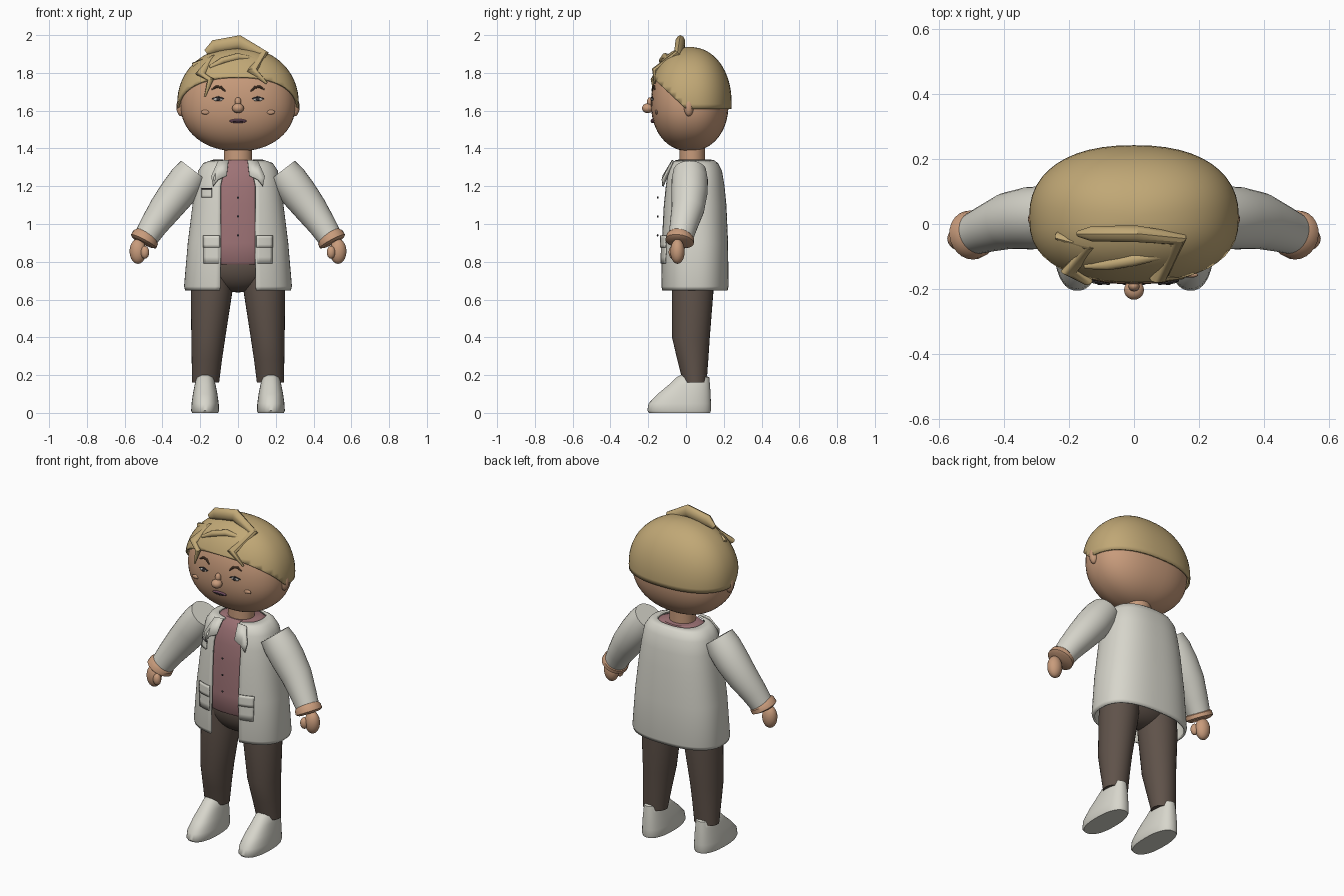
import bpy, bmesh, math
from mathutils import Vector

if "Cube" in bpy.data.objects:
    bpy.data.objects.remove(bpy.data.objects["Cube"])


def material(name, rgb):
    m = bpy.data.materials.new(name)
    m.diffuse_color = (*rgb, 1)
    m.use_nodes = True
    m.node_tree.nodes["Principled BSDF"].inputs["Base Color"].default_value = m.diffuse_color
    return m


SKIN = material("skin", (0.58, 0.33, 0.20))
HAIR = material("sandy_hair", (0.53, 0.39, 0.18))
COAT = material("coat_white", (0.68, 0.67, 0.60))
SHIRT = material("dusty_pink", (0.34, 0.17, 0.18))
PANTS = material("dark_brown", (0.115, 0.085, 0.068))
BROWN = material("brow_brown", (0.13, 0.07, 0.04))
DARK = material("dark_detail", (0.04, 0.035, 0.04))
EYE = material("eye_grey", (0.5, 0.48, 0.45))
LIP = material("lip_purple", (0.16, 0.07, 0.11))


def finish(name, bm, mat, thick=0, angle=40):
    bmesh.ops.recalc_face_normals(bm, faces=bm.faces)
    me = bpy.data.meshes.new(name)
    bm.to_mesh(me)
    bm.free()
    me.materials.append(mat)
    ob = bpy.data.objects.new(name, me)
    bpy.context.collection.objects.link(ob)
    bpy.ops.object.select_all(action='DESELECT')
    ob.select_set(True)
    bpy.context.view_layer.objects.active = ob
    bpy.ops.object.shade_smooth_by_angle(angle=math.radians(angle))
    if thick:
        mod = ob.modifiers.new("thickness", 'SOLIDIFY')
        mod.thickness, mod.offset = thick, 0
    return ob


def power(v, p):
    return math.copysign(abs(v) ** p, v)


def loft(name, rings, mat, closed=True, thick=0, angle=40):
    bm = bmesh.new()
    rows = [[bm.verts.new(p) for p in r] for r in rings]
    n = len(rows[0])
    for a, b in zip(rows, rows[1:]):
        for i in range(n if closed else n - 1):
            j = (i + 1) % n
            bm.faces.new((a[i], a[j], b[j], b[i]))
    if closed:
        bm.faces.new(rows[0])
        bm.faces.new(rows[-1])
    return finish(name, bm, mat, thick, angle)


def ring(z, cx, cy, rx, ry, p=1.0, gap=0.0, n=40):
    """Horizontal superellipse, optionally open at the front."""
    a = math.asin((gap / rx) ** (1 / p)) if gap else 0
    span = 2 * math.pi - 2 * a
    pts = []
    for i in range(n):
        t = a + span * i / (n - 1 if gap else n)
        pts.append((cx + rx * power(math.sin(t), p), cy - ry * power(math.cos(t), p), z))
    return pts


def tube(name, path, radii, mat, side=1, flat=1.0, n=16, angle=40):
    """Tapered tube; flat scales the depth of the section."""
    pts = [Vector((side * x, y, z)) for x, y, z in path]
    rings = []
    for i, c in enumerate(pts):
        d = (pts[min(i + 1, len(pts) - 1)] - pts[max(i - 1, 0)]).normalized()
        u = d.cross(Vector((0, 1, 0))).normalized()
        v = d.cross(u)
        rings.append([c + radii[i] * (u * math.cos(k * math.tau / n) + v * flat * math.sin(k * math.tau / n))
                      for k in range(n)])
    return loft(name, rings, mat, angle=angle)


def ball(name, c, r, mat, seg=20):
    bm = bmesh.new()
    bmesh.ops.create_uvsphere(bm, u_segments=seg, v_segments=seg * 2 // 3, radius=1)
    for v in bm.verts:
        v.co = Vector((c[k] + r[k] * v.co[k] for k in range(3)))
    return finish(name, bm, mat, angle=180)


# Head shape: rounded-square section with a fuller lower half
HP, HQ, HY, HZ = 0.86, 0.94, 0.02, 1.635
HR = (0.305, 0.205, 0.285, 0.25)


def head_mesh(grow):
    bm = bmesh.new()
    bmesh.ops.create_uvsphere(bm, u_segments=48, v_segments=32, radius=1)
    for v in bm.verts:
        x, y, z = v.co
        h = math.hypot(x, y)
        big = h ** HQ
        if h > 1e-5:
            x, y = power(x / h, HP) * big, power(y / h, HP) * big
        rz = HR[2] if z > 0 else HR[3]
        v.co = (x * (HR[0] + grow), HY + y * (HR[1] + grow), HZ + power(z, HQ) * (rz + grow))
    return bm


def face_y(x, z):
    dz = (z - HZ) / (HR[2] if z > HZ else HR[3])
    big = max(0, 1 - abs(dz) ** (2 / HQ)) ** (HQ / 2)
    return HY - HR[1] * max(0, big ** (2 / HP) - abs(x / HR[0]) ** (2 / HP)) ** (HP / 2)


finish("head", head_mesh(0), SKIN, angle=180)
hair = head_mesh(0.011)
for no in ((0, 0, 1), (0, 0.95, 1)):
    bmesh.ops.bisect_plane(hair, geom=hair.verts[:] + hair.edges[:] + hair.faces[:],
                           plane_co=(0, 0, 1.61), plane_no=no, clear_inner=True)
finish("hair_cap", hair, HAIR, thick=0.012, angle=60)

# Loose angular locks over the forehead
tube("top_lock", [(-0.17, -0.03, 1.91), (-0.125, -0.03, 1.938), (0.005, -0.03, 1.962), (0.13, -0.045, 1.895),
                  (0.075, -0.165, 1.81), (0.152, -0.165, 1.745)],
     [0.014, 0.036, 0.038, 0.034, 0.028, 0.006], HAIR, flat=0.7, n=10)
tube("side_lock", [(-0.235, -0.035, 1.835), (-0.135, -0.07, 1.875), (-0.2, -0.145, 1.795),
                   (-0.145, -0.175, 1.765), (-0.175, -0.165, 1.675)],
     [0.02, 0.025, 0.025, 0.018, 0.004], HAIR, flat=0.7, n=10)
tube("fringe_lock", [(-0.15, -0.13, 1.83), (-0.08, -0.125, 1.865), (0.0, -0.11, 1.885), (0.08, -0.1, 1.875)],
     [0.008, 0.018, 0.02, 0.01], HAIR, n=10)

# Nose, mouth and neck
ball("nose_tip", (0, -0.203, 1.613), (0.031, 0.03, 0.026), SKIN)
ball("nose_bridge", (0, -0.19, 1.645), (0.017, 0.017, 0.026), SKIN)
ball("mouth", (0, face_y(0, 1.545) - 0.003, 1.545), (0.046, 0.01, 0.011), LIP)
ball("mouth_line", (0, face_y(0, 1.546) - 0.011, 1.546), (0.036, 0.004, 0.003), DARK)
loft("neck", [ring(z, 0, 0.033, 0.075, 0.068) for z in (1.28, 1.42)], SKIN)


# Coat sections: height, half width, half depth, half opening
CY, CP = 0.045, 0.8
SECTIONS = [(0.65, 0.274, 0.17, 0.095), (0.67, 0.28, 0.174, 0.093), (0.9, 0.26, 0.172, 0.09),
            (1.1, 0.235, 0.163, 0.092), (1.2, 0.22, 0.153, 0.092), (1.28, 0.205, 0.14, 0.075),
            (1.318, 0.18, 0.12, 0.06), (1.335, 0.13, 0.098, 0.05)]
loft("coat_body", [ring(z, 0, CY, rx, ry, CP, g, 60) for z, rx, ry, g in SECTIONS],
     COAT, closed=False, thick=0.012, angle=50)


def coat_y(x, z):
    for a, b in zip(SECTIONS, SECTIONS[1:]):
        if a[0] <= z <= b[0]:
            f = (z - a[0]) / (b[0] - a[0])
            rx, ry = (a[k] + f * (b[k] - a[k]) for k in (1, 2))
            return CY - ry * (1 - abs(x / rx) ** (2 / CP)) ** (CP / 2)


def coat_plate(name, x0, x1, z0, z1, mat, off):
    """Thin patch that follows the front of the coat."""
    rows = []
    for j in range(5):
        z = z0 + (z1 - z0) * j / 4
        xs = [x0 + (x1 - x0) * i / 6 for i in range(7)]
        rows.append([(x, coat_y(x, z) - off, z) for x in xs])
    loft(name, rows, mat, closed=False, thick=0.007)


coat_plate("breast_pocket", -0.19, -0.14, 1.14, 1.19, COAT, 0.01)
coat_plate("breast_pocket_edge", -0.19, -0.14, 1.183, 1.19, DARK, 0.012)

# Shirt with a neckband and small front buttons
loft("shirt", [ring(z, 0, CY, rx, ry, 0.85) for z, rx, ry in
               [(0.785, 0.2, 0.145), (0.8, 0.215, 0.156), (0.9, 0.225, 0.158), (1.1, 0.21, 0.15),
                (1.2, 0.195, 0.14), (1.28, 0.175, 0.122), (1.32, 0.14, 0.1), (1.338, 0.1, 0.085)]], SHIRT)
for k, z in enumerate((1.14, 1.04, 0.94)):
    ball(f"shirt_button_{k + 1}", (0, -0.15, z), (0.006, 0.005, 0.006), DARK, 10)

# Trouser seat
ball("trouser_seat", (0, 0.032, 0.785), (0.22, 0.125, 0.147), PANTS, 32)

for s, tag in ((1, "left"), (-1, "right")):
    # Face details
    ball(f"{tag}_ear", (s * 0.3, 0.015, 1.62), (0.026, 0.026, 0.05), SKIN)
    ex, ez = s * 0.105, 1.66
    ey = face_y(ex, ez)
    ball(f"{tag}_eye", (ex, ey - 0.001, ez), (0.026, 0.007, 0.01), EYE)
    ball(f"{tag}_iris", (ex, ey - 0.006, ez), (0.01, 0.005, 0.009), DARK, 12)
    lid = [(0.075, 1.664), (0.105, 1.673), (0.137, 1.663)]
    tube(f"{tag}_eyelid", [(x, face_y(x, z) - 0.004, z) for x, z in lid], [0.003, 0.004, 0.003], DARK, s, n=8)
    brow = [(0.068, 1.703), (0.09, 1.724), (0.115, 1.727), (0.14, 1.712)]
    tube(f"{tag}_brow", [(x, face_y(x, z) - 0.002, z) for x, z in brow],
         [0.004, 0.007, 0.007, 0.003], BROWN, s, n=8)
    ball(f"{tag}_cheek", (s * 0.172, face_y(0.172, 1.592), 1.592), (0.025, 0.008, 0.012), SKIN)

    # Sleeve, cuff and hand
    tube(f"{tag}_sleeve", [(0.232, 0.02, 1.282), (0.268, 0.02, 1.235), (0.32, 0.018, 1.165),
                           (0.385, 0.01, 1.08), (0.445, -0.012, 0.995), (0.492, -0.03, 0.92)],
         [0.087, 0.096, 0.096, 0.087, 0.074, 0.064], COAT, s, n=28)
    tube(f"{tag}_cuff", [(0.481, -0.027, 0.94), (0.488, -0.03, 0.93), (0.5, -0.034, 0.908), (0.504, -0.035, 0.9)],
         [0.062, 0.074, 0.076, 0.06], SKIN, s, n=24)
    ball(f"{tag}_hand", (s * 0.53, -0.045, 0.855), (0.044, 0.038, 0.066), SKIN)
    ball(f"{tag}_thumb", (s * 0.493, -0.07, 0.85), (0.023, 0.022, 0.034), SKIN)

    # Lapel and hip pocket
    bm = bmesh.new()
    lapel = [(0.05, -0.07, 1.338), (0.105, -0.07, 1.333), (0.142, -0.115, 1.25),
             (0.132, -0.122, 1.2), (0.105, -0.125, 1.235), (0.06, -0.12, 1.255)]
    bm.faces.new([bm.verts.new((s * x, y, z)) for x, y, z in lapel])
    finish(f"{tag}_lapel", bm, COAT, thick=0.009)
    coat_plate(f"{tag}_hip_pocket", s * 0.1, s * 0.18, 0.79, 0.93, COAT, 0.009)
    coat_plate(f"{tag}_pocket_flap", s * 0.097, s * 0.183, 0.875, 0.94, COAT, 0.014)

    # Trouser leg and shoe
    loft(f"{tag}_leg", [ring(z, s * cx, cy, rx, ry, n=32) for z, cx, cy, rx, ry in
                        [(0.78, 0.13, 0.035, 0.108, 0.11), (0.64, 0.14, 0.035, 0.11, 0.11),
                         (0.4, 0.157, 0.026, 0.09, 0.1), (0.28, 0.165, 0.036, 0.08, 0.082),
                         (0.16, 0.172, 0.047, 0.072, 0.062)]], PANTS)
    loft(f"{tag}_shoe", [ring(z, s * 0.174, (y0 + y1) / 2, rx, (y1 - y0) / 2, 0.85) for z, y0, y1, rx in
                         [(0, -0.195, 0.128, 0.069), (0.012, -0.205, 0.132, 0.074), (0.05, -0.198, 0.132, 0.072),
                          (0.1, -0.15, 0.13, 0.065), (0.15, -0.09, 0.127, 0.055),
                          (0.188, -0.05, 0.123, 0.046), (0.2, -0.03, 0.1, 0.03)]], COAT, angle=50)
